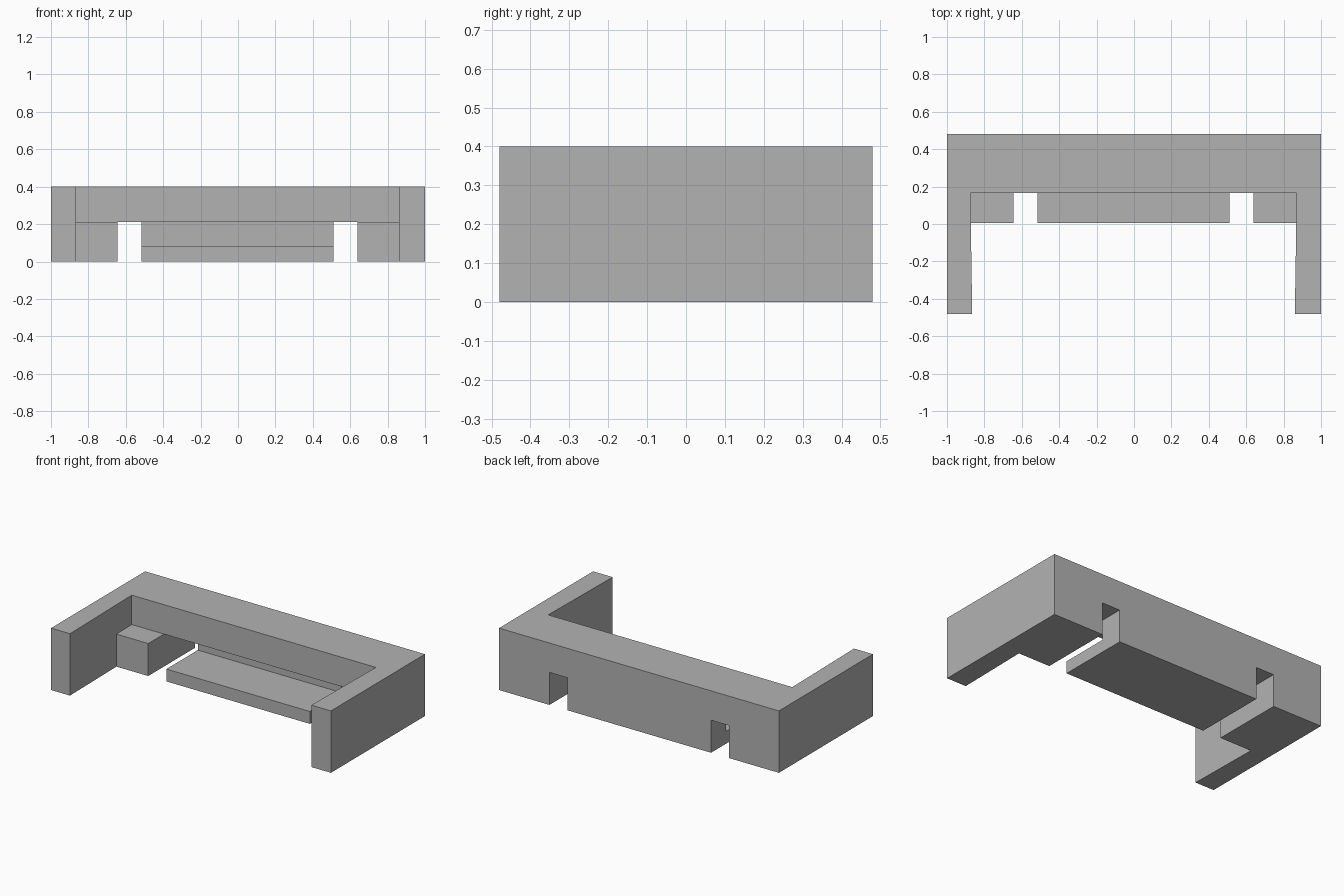
import bpy, bmesh

default_cube = bpy.data.objects.get("Cube")
if default_cube:
    bpy.data.objects.remove(default_cube, do_unlink=True)

# One plain grey material
grey = bpy.data.materials.new("plain_grey")
grey.use_nodes = True
grey.diffuse_color = (0.45, 0.45, 0.45, 1)
grey.node_tree.nodes["Principled BSDF"].inputs["Base Color"].default_value = (0.45, 0.45, 0.45, 1)


def prism(name, outline, bottom, top):
    """Extrude a plan outline between two heights."""
    bm = bmesh.new()
    base = bm.faces.new([bm.verts.new((x, y, bottom)) for x, y in outline])
    sides = bmesh.ops.extrude_face_region(bm, geom=[base])["geom"]
    risen = [v for v in sides if isinstance(v, bmesh.types.BMVert)]
    bmesh.ops.translate(bm, verts=risen, vec=(0, 0, top - bottom))
    bmesh.ops.recalc_face_normals(bm, faces=bm.faces)
    mesh = bpy.data.meshes.new(name)
    bm.to_mesh(mesh)
    bm.free()
    mesh.materials.append(grey)
    obj = bpy.data.objects.new(name, mesh)
    bpy.context.collection.objects.link(obj)
    return obj


def box(name, x0, x1, y0, y1, z0, z1):
    return prism(name, [(x0, y0), (x1, y0), (x1, y1), (x0, y1)], z0, z1)


def combine(target, tool, operation):
    """Apply a boolean and discard the helper."""
    tool.hide_render = True
    mod = target.modifiers.new(tool.name, "BOOLEAN")
    mod.object = tool
    mod.operation = operation
    mod.solver = "EXACT"
    bpy.context.view_layer.objects.active = target
    bpy.ops.object.modifier_apply(modifier=mod.name)
    bpy.data.objects.remove(tool, do_unlink=True)


back, wall, ledge = 0.48, 0.165, 0.005
height, step, shelf = 0.4, 0.21, 0.08

# U-shaped frame with slightly tapering arms
frame = prism("frame", [
    (-1, -back), (-0.865, -back), (-0.875, wall), (0.87, wall),
    (0.86, -back), (1, -back), (1, back), (-1, back)], 0, height)

# Inner corner blocks and low centre shelf
combine(frame, box("left_block", 0.64, 0.93, ledge, 0.25, 0, step), "UNION")
combine(frame, box("right_block", -0.93, -0.645, ledge, 0.25, 0, step), "UNION")
combine(frame, box("centre_shelf", -0.515, 0.51, ledge, 0.25, 0, shelf), "UNION")

# Slots through the back wall
combine(frame, box("left_slot", 0.51, 0.64, -0.1, 0.6, -0.1, step), "DIFFERENCE")
combine(frame, box("right_slot", -0.645, -0.515, -0.1, 0.6, -0.1, step), "DIFFERENCE")

# Recess under the wall above the shelf
combine(frame, box("shelf_recess", -0.56, 0.56, -0.1, 0.325, shelf, step), "DIFFERENCE")
